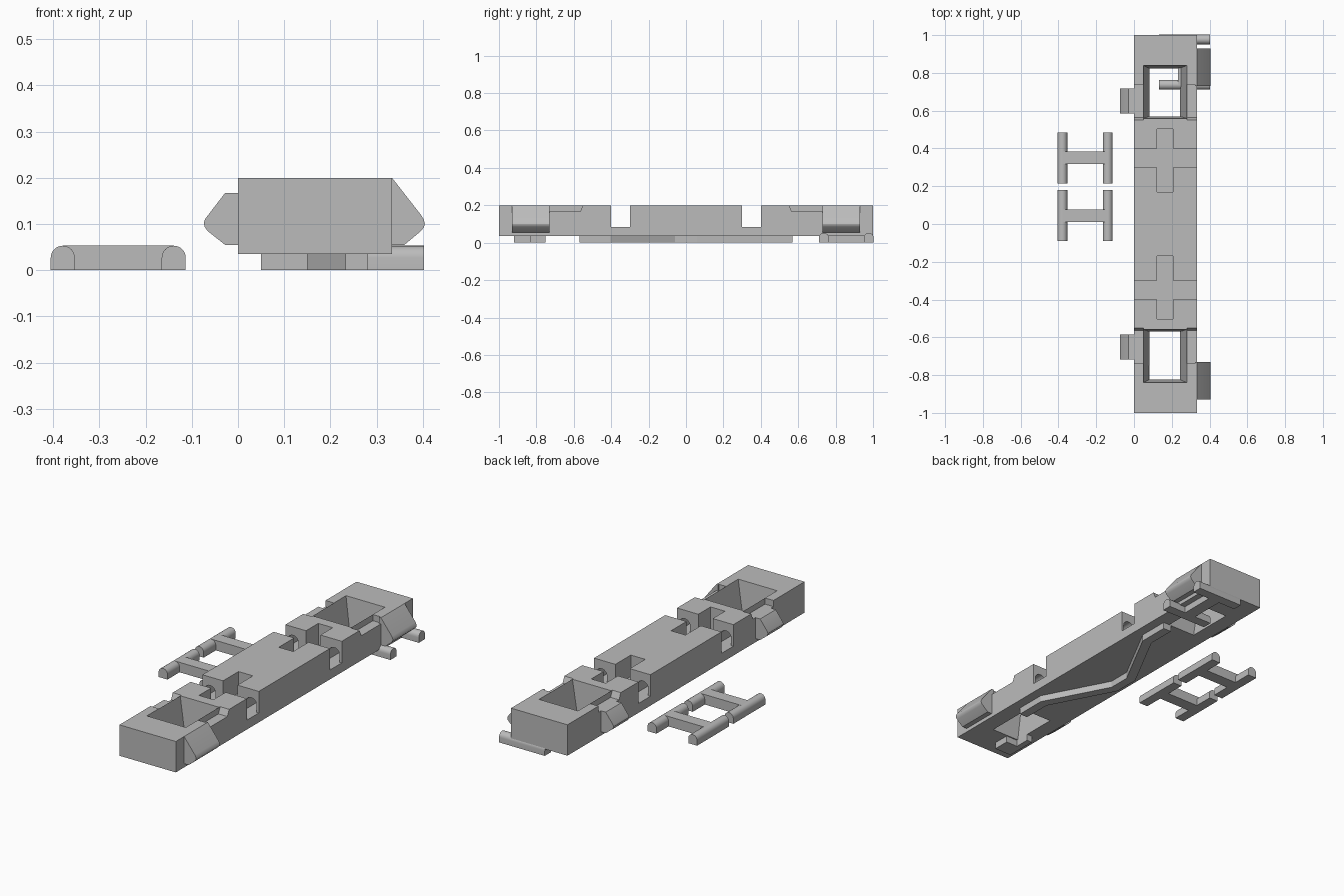
import bpy, bmesh, math
from mathutils import Matrix, Vector

if "Cube" in bpy.data.objects:
    bpy.data.objects.remove(bpy.data.objects["Cube"])

grey = bpy.data.materials.new("plain grey")
grey.diffuse_color = (0.5, 0.5, 0.5, 1)
grey.use_nodes = True
grey.node_tree.nodes["Principled BSDF"].inputs["Base Color"].default_value = grey.diffuse_color


def make(name, bm):
    bmesh.ops.recalc_face_normals(bm, faces=bm.faces)
    me = bpy.data.meshes.new(name)
    bm.to_mesh(me)
    bm.free()
    me.materials.append(grey)
    ob = bpy.data.objects.new(name, me)
    bpy.context.collection.objects.link(ob)
    return ob


def sweep(bm, pts, a, b, axis):
    """Extrude a 2D profile from a to b: axis 'x' takes (y,z), 'y' takes (x,z), 'z' takes (x,y)."""
    place = {"x": lambda p, t: (t, p[0], p[1]),
             "y": lambda p, t: (p[0], t, p[1]),
             "z": lambda p, t: (p[0], p[1], t)}[axis]
    lo = [bm.verts.new(place(p, a)) for p in pts]
    hi = [bm.verts.new(place(p, b)) for p in pts]
    bm.faces.new(lo)
    bm.faces.new(hi)
    n = len(pts)
    for i in range(n):
        bm.faces.new((lo[i], lo[(i + 1) % n], hi[(i + 1) % n], hi[i]))


def prism(name, pts, a, b, axis):
    bm = bmesh.new()
    sweep(bm, pts, a, b, axis)
    return make(name, bm)


def rect(x0, x1, y0, y1):
    return [(x0, y0), (x1, y0), (x1, y1), (x0, y1)]


def arch(cx, r, z0, z1, n=12):
    """Upright profile with a half-round top."""
    arc = [(cx + r * math.cos(math.pi * i / n), z1 - r + r * math.sin(math.pi * i / n))
           for i in range(n + 1)]
    return [(cx - r, z0), (cx + r, z0)] + arc


def cut(body, cutter):
    mod = body.modifiers.new("cut", "BOOLEAN")
    mod.operation = "DIFFERENCE"
    mod.solver = "EXACT"
    mod.object = cutter
    bpy.context.view_layer.objects.active = body
    bpy.ops.object.modifier_apply(modifier=mod.name)
    bpy.data.objects.remove(cutter)


# Long hull block
W, Z0, Z1 = 0.333, 0.035, 0.2
body = prism("hull", rect(0, W, -1, 1), Z0, Z1, "z")

for s in (-1, 1):
    # Tapered hopper going right through
    bm = bmesh.new()
    rings = []
    for z, x0, x1, y0, y1 in ((0.025, 0.083, 0.242, 0.57, 0.823),
                              (0.21, 0.048, 0.282, 0.558, 0.841)):
        rings.append([bm.verts.new((x, s * y, z)) for x, y in rect(x0, x1, y0, y1)])
        bm.faces.new(rings[-1])
    for i in range(4):
        j = (i + 1) % 4
        bm.faces.new((rings[0][i], rings[0][j], rings[1][j], rings[1][i]))
    cut(body, make("hopper_cutter", bm))
    # Lowered rims beside the hopper, sloped at the inner end
    slope = [(s * 0.738, 0.167), (s * 0.565, 0.167), (s * 0.55, 0.201),
             (s * 0.55, 0.25), (s * 0.738, 0.25)]
    for x0, x1 in ((-0.05, 0.05), (0.28, 0.38)):
        cut(body, prism("rim_cutter", slope, x0, x1, "x"))
    # Cross-shaped slot: full-width groove, short lengthwise pocket
    cut(body, prism("groove_cutter", rect(-0.1, 0.5, s * 0.3, s * 0.4), 0.085, 0.3, "z"))
    cut(body, prism("pocket_cutter", rect(0.122, 0.207, s * 0.17, s * 0.503), 0.085, 0.3, "z"))
    # Half-round sockets in the groove walls
    for cx in (0.045, 0.288):
        cut(body, prism("socket_cutter", arch(cx, 0.032, 0.085, 0.155),
                        s * 0.205, s * 0.495, "y"))

# Side lugs with rounded tips
right_lug = [(W - 0.01, 0.055), (0.36, 0.055), (0.396, 0.085), (0.402, 0.093), (0.404, 0.101),
             (0.402, 0.109), (0.397, 0.118), (W, 0.2), (W - 0.01, 0.2)]
left_lug = [(0.01, 0.055), (-0.028, 0.055), (-0.066, 0.085), (-0.072, 0.094), (-0.074, 0.102),
            (-0.071, 0.111), (-0.028, 0.167), (0.01, 0.167)]
for s, end in ((-1, "front"), (1, "back")):
    prism("right_lug_" + end, right_lug, s * 0.73, s * 0.93, "y")
    prism("left_lug_" + end, left_lug, s * 0.585, s * 0.717, "y")

# Angled rail under the hull, mirrored about the middle
half = [(0.257, 0.57), (0.257, 0.41), (0.075, 0.065)]
line = [Vector((x, -y)) for x, y in half] + [Vector((x, y)) for x, y in reversed(half)]
w = 0.024
outer, inner = [], []
for i, p in enumerate(line):
    d0 = (p - line[max(i - 1, 0)]).normalized() if i else (line[1] - p).normalized()
    d1 = (line[i + 1] - p).normalized() if i < len(line) - 1 else d0
    n0, n1 = Vector((d0.y, -d0.x)), Vector((d1.y, -d1.x))
    m = (n0 + n1).normalized()
    off = m * (w / m.dot(n0))
    outer.append(tuple(p + off))
    inner.append(tuple(p - off))
prism("under_rail", outer + inner[::-1], 0, Z0 + 0.002, "z")

# Small foot under the front end
prism("front_foot", [(0.05, -0.92), (0.15, -0.92), (0.15, -0.83), (0.082, -0.83),
                     (0.082, -0.75), (0.05, -0.75)], 0, Z0 + 0.002, "z")


# H-shaped clips: two round-topped bars joined by a crossbar
def clip(name, x, y, turn=0):
    bm = bmesh.new()
    for cx in (-0.12, 0.12):
        sweep(bm, arch(cx, 0.026, 0, 0.053), -0.135, 0.135, "y")
    sweep(bm, [(-0.12, 0), (0.12, 0), (0.12, 0.053), (-0.12, 0.053)], -0.033, 0.033, "y")
    bm.transform(Matrix.Translation((x, y, 0)) @ Matrix.Rotation(turn, 4, "Z"))
    return make(name, bm)


clip("loose_clip_back", -0.259, 0.35)
clip("loose_clip_front", -0.259, 0.044)
clip("hull_clip", 0.267, 0.857, math.pi / 2)

# Crisp flats, smooth rounds
bpy.ops.object.select_all(action="SELECT")
bpy.ops.object.shade_smooth_by_angle(angle=math.radians(25))
